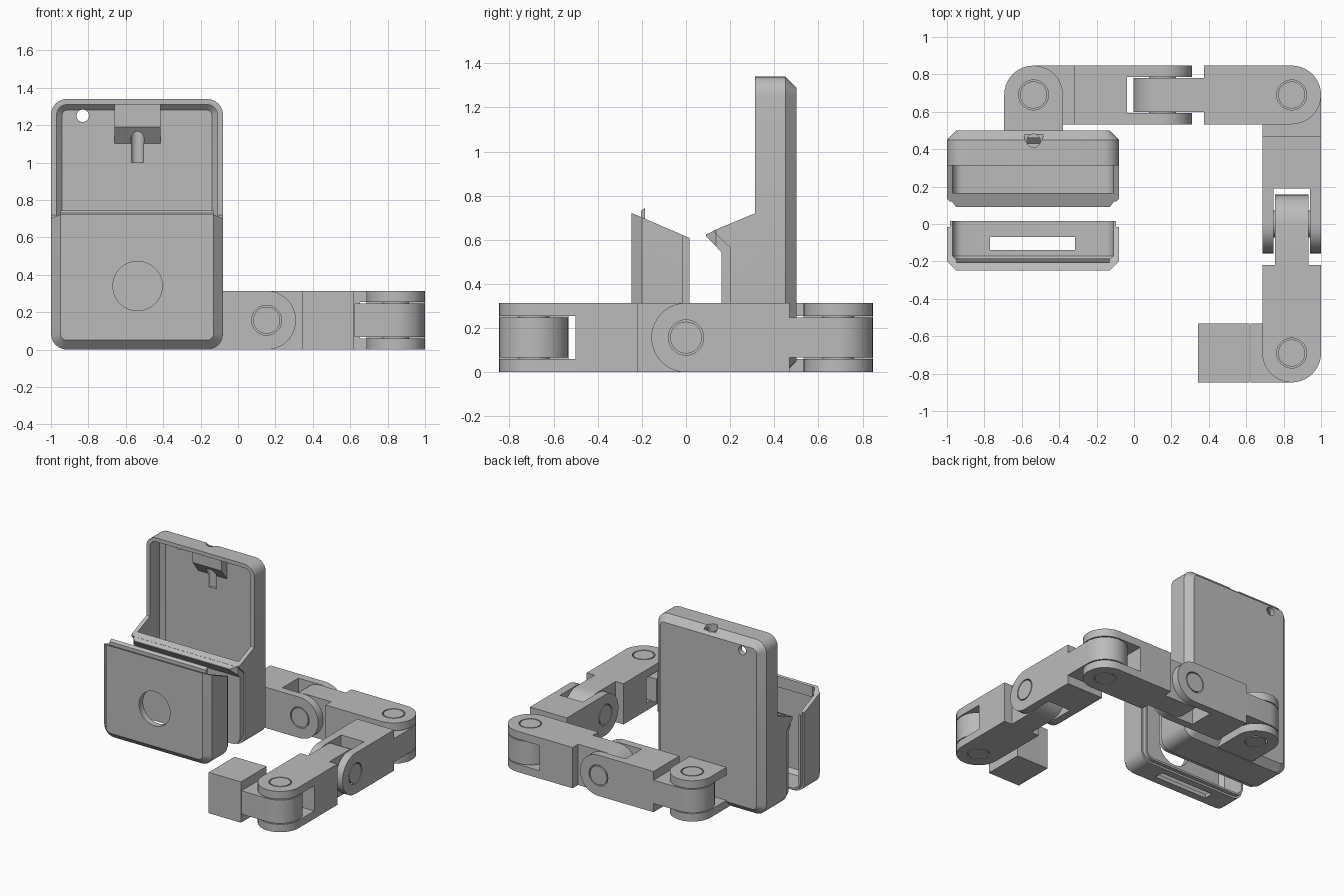
import bpy, bmesh
from math import sin, cos, pi
from mathutils import Vector

if "Cube" in bpy.data.objects:
    bpy.data.objects.remove(bpy.data.objects["Cube"], do_unlink=True)

grey = bpy.data.materials.new("plain grey")
grey.use_nodes = True
grey.diffuse_color = (0.5, 0.5, 0.5, 1)
grey.node_tree.nodes["Principled BSDF"].inputs["Base Color"].default_value = (0.5, 0.5, 0.5, 1)

X, Y, Z = Vector((1, 0, 0)), Vector((0, 1, 0)), Vector((0, 0, 1))
O = Vector((0, 0, 0))


# ---------- helpers ----------
def finish(name, bm):
    bmesh.ops.recalc_face_normals(bm, faces=bm.faces)
    mesh = bpy.data.meshes.new(name)
    bm.to_mesh(mesh)
    bm.free()
    mesh.materials.append(grey)
    obj = bpy.data.objects.new(name, mesh)
    bpy.context.collection.objects.link(obj)
    return obj


def prism(bm, loops, h0, h1, origin, u, w, axis):
    """Solid from 2D loops (outline first, then holes), spanning h0..h1 along axis."""
    ends = []
    for h in (h0, h1):
        rings = [[bm.verts.new(origin + u * p + w * q + axis * h) for p, q in l] for l in loops]
        edges = [bm.edges.new((r[i - 1], r[i])) for r in rings for i in range(len(r))]
        bmesh.ops.triangle_fill(bm, use_beauty=True, edges=edges, normal=axis)
        ends.append(rings)
    for a, b in zip(*ends):
        for i in range(len(a)):
            bm.faces.new((a[i - 1], a[i], b[i], b[i - 1]))


def solid(name, loop, h0, h1, u, w, axis):
    bm = bmesh.new()
    prism(bm, [loop], h0, h1, O, u, w, axis)
    return finish(name, bm)


def box(p0, p1, q0, q1):
    return [(p0, q0), (p1, q0), (p1, q1), (p0, q1)]


def circle(r, cx=0, cy=0, n=40):
    return [(cx + r * cos(2 * pi * i / n), cy + r * sin(2 * pi * i / n)) for i in range(n)]


def case_loop(inset):
    """Rounded rectangle of the case outline in x and z."""
    r = max(0.085 - inset, 0.02)
    x0, x1, z0, z1 = -1 + inset, -0.08 - inset, inset, 1.34 - inset
    corners = ((x1 - r, z1 - r), (x0 + r, z1 - r), (x0 + r, z0 + r), (x1 - r, z0 + r))
    return [(cx + r * cos((k + i / 6) * pi / 2), cz + r * sin((k + i / 6) * pi / 2))
            for k, (cx, cz) in enumerate(corners) for i in range(7)]


def loft(name, stations):
    """Case-shaped solid through (y, inset) stations."""
    bm = bmesh.new()
    rings = [[bm.verts.new((x, y, z)) for x, z in case_loop(s)] for y, s in stations]
    for a, b in zip(rings, rings[1:]):
        for i in range(len(a)):
            bm.faces.new((a[i - 1], a[i], b[i], b[i - 1]))
    bm.faces.new(rings[0])
    bm.faces.new(rings[-1])
    return finish(name, bm)


def combine(obj, other, op="DIFFERENCE"):
    mod = obj.modifiers.new("cut", "BOOLEAN")
    mod.object, mod.operation, mod.solver = other, op, "EXACT"
    bpy.context.view_layer.objects.active = obj
    bpy.ops.object.modifier_apply(modifier=mod.name)
    bpy.data.objects.remove(other, do_unlink=True)


def side_trim(obj, profile):
    """Keep what lies inside a side profile in y and z."""
    combine(obj, solid("trim", profile, -1.2, 0.2, Y, Z, X), "INTERSECT")


# ---------- rear case ----------
MID = -0.537


def rear_part(name, inset, front, chin):
    obj = loft(name, [(0.09, 0.05), (0.135, inset), (0.45, inset), (0.5, max(inset, 0.05))])
    combine(obj, loft("cavity", [(0.165, 0.03), (0.43, 0.03), (0.46, 0.06)]))
    side_trim(obj, [(0.6, -0.1), (0.6, 1.5), (0.312, 1.5), (0.312, 0.72),
                    chin, (front, 0.565 - (0.2 - front) / 2), (front, -0.1)])
    return obj


rear_case = rear_part("rear_case", 0, 0.2, (0.12, 0.64))
rear_lip = rear_part("rear_case_lip", 0.015, 0.16, (0.085, 0.622))
side_trim(rear_lip, box(0.0, 0.4, -0.1, 0.71))

# cable guide under the top wall
guide = solid("cable_guide", [(0.465, 1.095), (0.39, 1.19), (0.39, 1.32), (0.465, 1.32)],
              -0.66, -0.415, Y, Z, X)
for part in (rear_case, guide):
    combine(part, solid("cable_bore", circle(0.036, MID, 0.445), 1.0, 1.5, X, Y, Z))
combine(rear_case, solid("bore_mouth", circle(0.05, MID, 0.47), 1.312, 1.5, X, Y, Z))
combine(rear_case, solid("small_hole", circle(0.033, -0.83, 1.25), 0.4, 0.6, X, Z, Y))

# ---------- front cover ----------
def cover_part(name, inset, back):
    obj = loft(name, [(-0.248, 0.05), (-0.2, inset), (back, inset)])
    combine(obj, loft("cavity", [(-0.2, 0.06), (-0.17, 0.03), (0.1, 0.03)]))
    side_trim(obj, [(-0.3, -0.1), (0.1, -0.1), (0.1, 0.572), (-0.248, 0.722), (-0.3, 0.744)])
    combine(obj, solid("slot", box(-0.77, -0.315, -0.14, -0.07), -0.1, 0.15, X, Y, Z))
    combine(obj, solid("window", circle(0.132, MID, 0.34, 64), -0.4, -0.1, X, Z, Y))
    return obj


cover_part("front_cover", 0, -0.015)
cover_rim = cover_part("front_cover_rim", 0.015, 0.015)
side_trim(cover_rim, box(-0.1, 0.1, -0.1, 0.8))
solid("front_cover_tab", [(-0.205, 0.66), (-0.185, 0.66), (-0.185, 0.745), (-0.205, 0.73)],
      -0.95, -0.13, Y, Z, X)

# ---------- hinged arm ----------
R = 0.157          # half width of every link
PITCH = 0.69       # distance between pins
TONGUE = 0.09      # half thickness of the tongue
SLOT = 0.097       # half width of the fork slot


def rounded_bar(far, centre, sign):
    arc = [(centre + R * cos(a), R * sin(a)) for a in (-pi / 2 + pi * i / 20 for i in range(21))]
    return [(sign * p, q) for p, q in [(far, -R)] + arc + [(far, R)]]


def link(name, start, along, axis1, axis2, tongue=True, fork=True, block=(0.22, 0.5)):
    bm = bmesh.new()
    w1, w2 = axis1.cross(along), axis2.cross(along)
    if tongue:
        prism(bm, [rounded_bar(-0.22, 0, -1)], -TONGUE, TONGUE, start, along, w1, axis1)
    if block:
        prism(bm, [box(block[0], block[1], -R, R)], -R, R, start, along, w1, axis1)
    if fork:
        end = start + along * PITCH
        base = -0.19 if block else -0.23
        for h0, h1 in ((-R, -SLOT), (SLOT, R)):
            prism(bm, [rounded_bar(base, 0, 1), circle(0.08)], h0, h1, end, along, w2, axis2)
    obj = finish(name, bm)
    if fork:
        bm = bmesh.new()
        prism(bm, [circle(0.072)], -R, R, end, along, w2, axis2)
        finish(name + "_pin", bm)
    return obj


mount = Vector((MID, PITCH, R))
corner_back = mount + X * 2 * PITCH
corner_front = corner_back - Y * 2 * PITCH
link("case_mount", mount - Y * PITCH, Y, Z, Z, tongue=False, block=None)
link("back_link_inner", mount, X, Z, Y)
link("back_link_outer", mount + X * PITCH, X, Y, Z)
link("side_link_rear", corner_back, -Y, Z, X)
link("side_link_front", corner_back - Y * PITCH, -Y, X, Z)
link("end_block", corner_front, -X, Z, Z, fork=False, block=(0.225, 0.5))

# ---------- shading ----------
for obj in bpy.context.view_layer.objects:
    obj.select_set(obj.type == "MESH" and grey.name in obj.data.materials)
bpy.ops.object.shade_smooth_by_angle()
